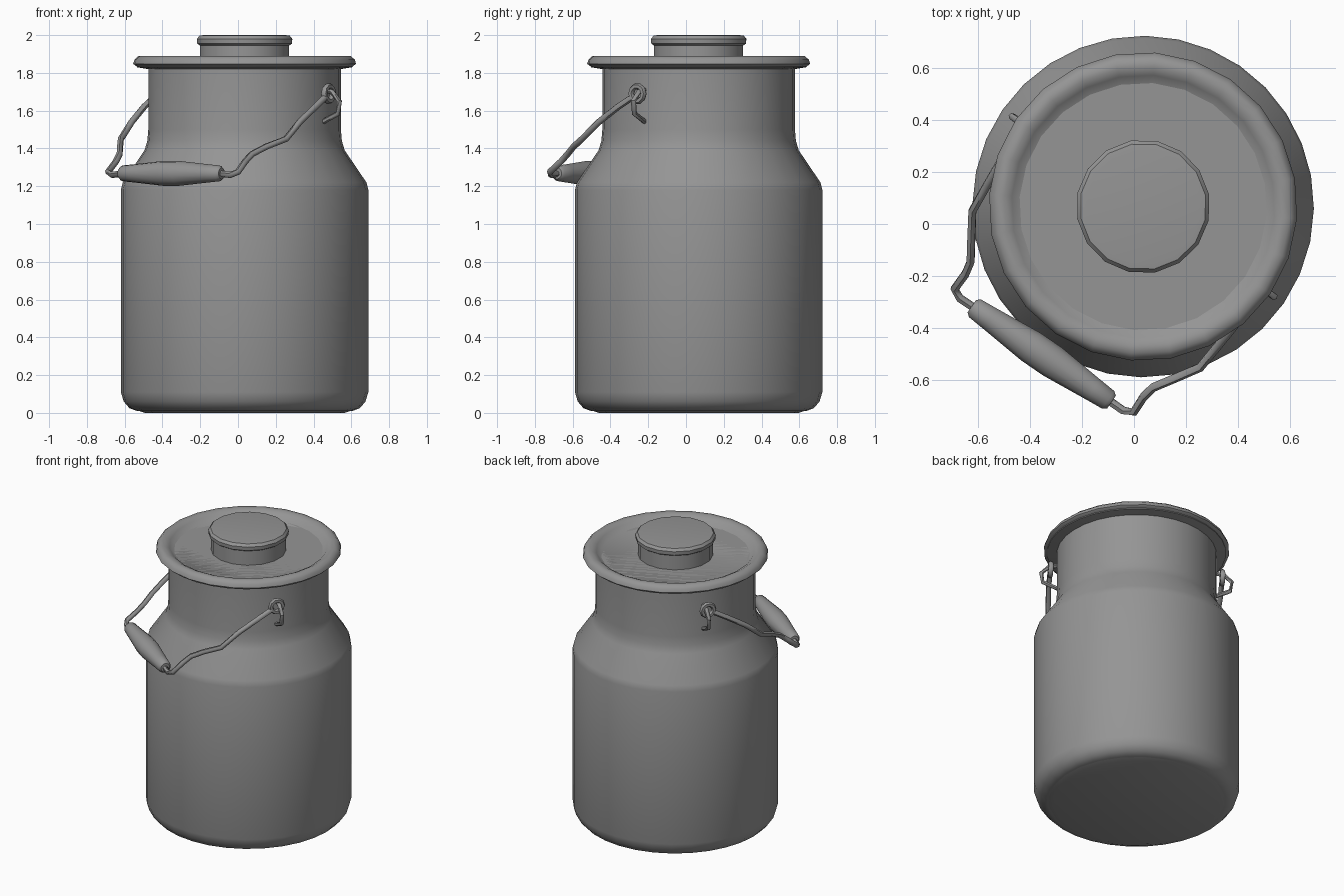
import bpy, bmesh, math
from mathutils import Matrix, Vector

cube = bpy.data.objects.get("Cube")
if cube:
    bpy.data.objects.remove(cube, do_unlink=True)

# Brushed metal grey used on every part
metal = bpy.data.materials.new("metal grey")
metal.use_nodes = True
GREY = (0.3, 0.3, 0.3, 1)
metal.diffuse_color = GREY
metal.node_tree.nodes["Principled BSDF"].inputs["Base Color"].default_value = GREY

# Can axis; the handle's hinge line is turned about it
AXIS = Matrix.Translation((0.035, 0.067, 0)) @ Matrix.Rotation(math.radians(-34.5), 4, 'Z')


def finish(name, bm, matrix=AXIS, angle=40):
    mesh = bpy.data.meshes.new(name)
    bmesh.ops.recalc_face_normals(bm, faces=bm.faces)
    bm.to_mesh(mesh)
    bm.free()
    obj = bpy.data.objects.new(name, mesh)
    bpy.context.collection.objects.link(obj)
    mesh.materials.append(metal)
    obj.matrix_world = matrix
    bpy.ops.object.select_all(action='DESELECT')
    obj.select_set(True)
    bpy.context.view_layer.objects.active = obj
    bpy.ops.object.shade_smooth_by_angle(angle=math.radians(angle))
    return obj


def lathe(name, profile, sides, matrix=AXIS, angle=40):
    """Revolve (radius, height) points about z and cap both ends."""
    bm = bmesh.new()
    rings = []
    for r, z in profile:
        rings.append([bm.verts.new((r * math.cos(math.tau * i / sides),
                                    r * math.sin(math.tau * i / sides), z))
                      for i in range(sides)])
    for a, b in zip(rings, rings[1:]):
        for i in range(sides):
            j = (i + 1) % sides
            bm.faces.new((a[i], a[j], b[j], b[i]))
    bm.faces.new(rings[0][::-1])
    bm.faces.new(rings[-1])
    return finish(name, bm, matrix, angle)


def wire(name, points, radius, closed=False):
    """Sweep a thin six-sided section along a path."""
    pts = [Vector(p) for p in points]
    n, sides = len(pts), 6
    bm = bmesh.new()
    rings = []
    for k, p in enumerate(pts):
        before = pts[k - 1] if closed or k else p
        after = pts[(k + 1) % n] if closed or k < n - 1 else p
        t = (after - before).normalized()
        ref = Vector((1, 0, 0)) if closed else Vector((0.3, 0.6, -0.74))
        if not closed and abs(t.dot(ref)) > 0.9:
            ref = Vector((1, 0, 0))
        side = t.cross(ref).normalized()
        up = side.cross(t)
        rings.append([bm.verts.new(p + radius * (side * math.cos(math.tau * i / sides)
                                                 + up * math.sin(math.tau * i / sides)))
                      for i in range(sides)])
    for k in range(n if closed else n - 1):
        a, b = rings[k], rings[(k + 1) % n]
        for i in range(sides):
            j = (i + 1) % sides
            bm.faces.new((a[i], a[j], b[j], b[i]))
    if not closed:
        bm.faces.new(rings[0])
        bm.faces.new(rings[-1])
    return finish(name, bm, angle=60)


# Can body with rounded foot, sloping shoulder and rolled mouth
lathe("can_body", [(0.57, 0.01), (0.61, 0.025), (0.64, 0.06), (0.655, 0.11), (0.655, 1.18),
                   (0.645, 1.22), (0.53, 1.39), (0.515, 1.44), (0.51, 1.5), (0.51, 1.82),
                   (0.57, 1.83), (0.57, 1.845)], 32)
lathe("base_plate", [(0.53, 0), (0.59, 0.02)], 24)

# Lid: rolled rim around a shallow dish
lathe("lid", [(0.5, 1.835), (0.575, 1.835), (0.592, 1.848), (0.585, 1.87), (0.565, 1.888),
              (0.535, 1.89), (0.505, 1.875), (0.475, 1.845)], 24, angle=50)
lathe("lid_knob", [(0.24, 1.83), (0.24, 1.945), (0.255, 1.955), (0.257, 1.98),
                   (0.243, 1.997), (0.22, 2.0)], 16)

# Handle wire arms, hinge eyes and brackets on both sides
ARM = [(0.55, 0.05, 1.67), (0.55, 0.14, 1.62), (0.54, 0.27, 1.54), (0.53, 0.385, 1.45),
       (0.47, 0.48, 1.41), (0.425, 0.55, 1.37), (0.415, 0.6, 1.33), (0.417, 0.67, 1.275),
       (0.38, 0.688, 1.26), (0.28, 0.687, 1.27)]
BRACKET = [(0.5, 0, 1.71), (0.56, 0, 1.7), (0.61, 0, 1.65), (0.6, 0, 1.585), (0.5, 0, 1.54)]
for label, s in (("left", 1), ("right", -1)):
    wire(label + "_handle_wire", [(s * u, -v, z) for u, v, z in ARM], 0.017)
    wire(label + "_bracket", [(s * u, -v, z) for u, v, z in BRACKET], 0.014)
    eye = [(s * 0.55, -0.015 + 0.04 * math.cos(math.tau * i / 10),
            1.69 + 0.04 * math.sin(math.tau * i / 10)) for i in range(10)]
    wire(label + "_hinge_eye", eye, 0.017, closed=True)

# Tapered hand grip lying parallel to the hinge line
grip_pose = AXIS @ Matrix.Translation((0, -0.687, 1.268)) @ Matrix.Rotation(math.pi / 2, 4, 'Y')
lathe("hand_grip", [(0.03, -0.325), (0.042, -0.31), (0.048, -0.24), (0.066, -0.05),
                    (0.066, 0.05), (0.048, 0.24), (0.042, 0.31), (0.03, 0.325)], 14, grip_pose)
